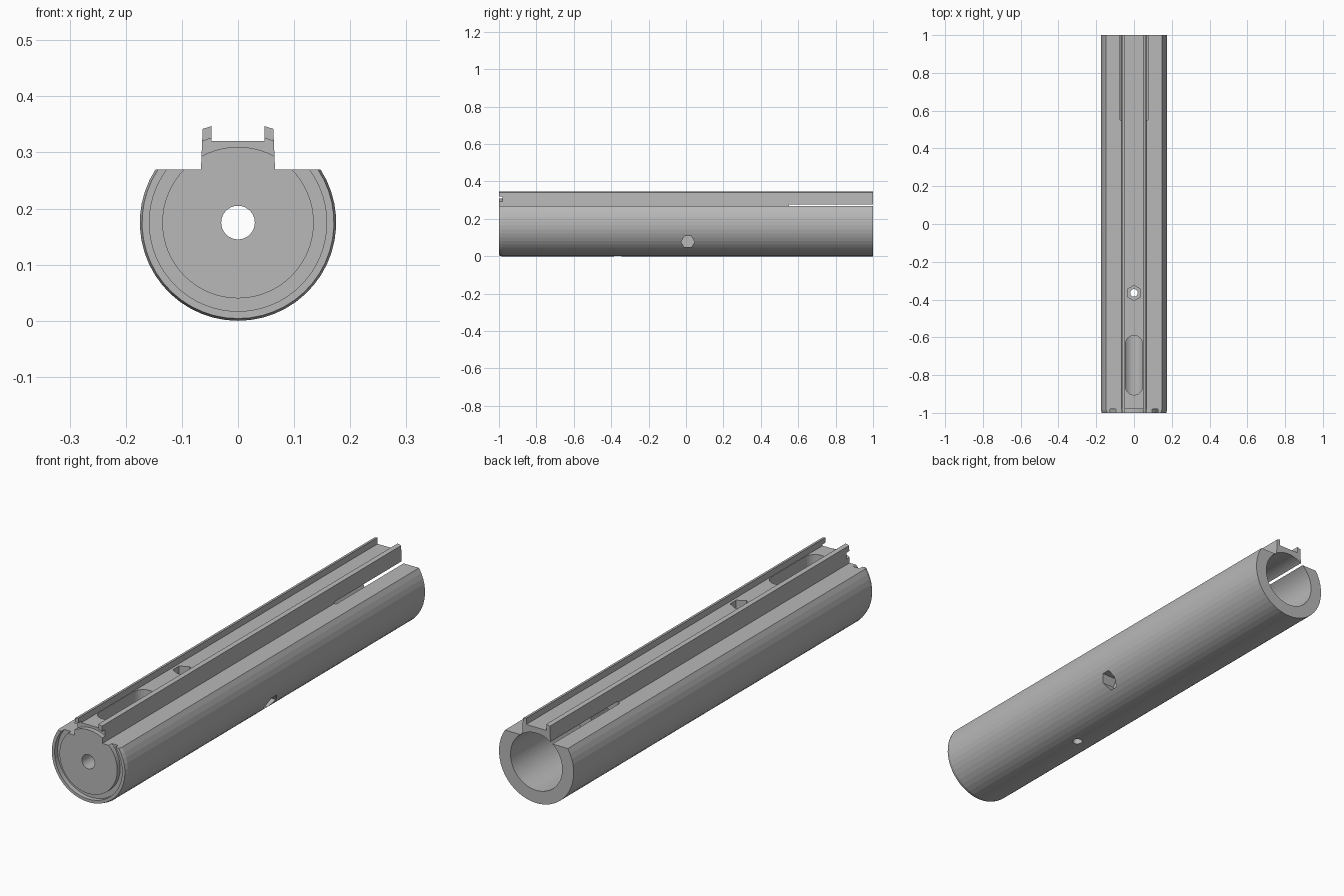
import bpy, bmesh, math
from mathutils import Matrix, Vector

if "Cube" in bpy.data.objects:
    bpy.data.objects.remove(bpy.data.objects["Cube"], do_unlink=True)

R, FLAT = 0.175, 0.27          # outer radius (also axis height), flat height
AXIS = R

gray = bpy.data.materials.new("matte gray")
gray.use_nodes = True
gray.diffuse_color = (0.48, 0.48, 0.48, 1)
gray.node_tree.nodes["Principled BSDF"].inputs["Base Color"].default_value = (0.48, 0.48, 0.48, 1)


def new_object(name, bm):
    bmesh.ops.recalc_face_normals(bm, faces=bm.faces)
    mesh = bpy.data.meshes.new(name)
    bm.to_mesh(mesh)
    bm.free()
    mesh.materials.append(gray)
    obj = bpy.data.objects.new(name, mesh)
    bpy.context.collection.objects.link(obj)
    return obj


def section(radius):
    """Truncated circle with the channel rail on top, as (x, z) points."""
    a = math.asin((FLAT - AXIS) / radius)
    n = 34
    span = math.pi + 2 * a
    arc = [(radius * math.cos(a - span * i / n), AXIS + radius * math.sin(a - span * i / n))
           for i in range(n + 1)]
    rail = [(-0.066, FLAT), (-0.063, 0.342), (-0.047, 0.347), (-0.047, 0.32)]
    return arc + rail + [(-x, z) for x, z in reversed(rail)]


def loft(name, stations):
    """Skin matching sections placed along y."""
    bm = bmesh.new()
    rings = [[bm.verts.new((x, y, z)) for x, z in section(r)] for y, r in stations]
    for a, b in zip(rings, rings[1:]):
        for i in range(len(a)):
            j = (i + 1) % len(a)
            bm.faces.new((a[i], a[j], b[j], b[i]))
    bm.faces.new(rings[0])
    bm.faces.new(rings[-1])
    return new_object(name, bm)


def rod(start, end, radius, sides=32, turn=0.0):
    """Prism cutter between two points."""
    start, end = Vector(start), Vector(end)
    d = end - start
    bm = bmesh.new()
    bmesh.ops.create_cone(bm, cap_ends=True, segments=sides, radius1=radius, radius2=radius, depth=d.length)
    rot = d.to_track_quat('Z', 'Y').to_matrix().to_4x4()
    bm.transform(Matrix.Translation((start + end) / 2) @ rot @ Matrix.Rotation(turn, 4, 'Z'))
    return new_object("cutter", bm)


def cut(target, cutter, operation='DIFFERENCE'):
    mod = target.modifiers.new("cut", 'BOOLEAN')
    mod.object, mod.operation, mod.solver = cutter, operation, 'EXACT'
    bpy.context.view_layer.objects.active = target
    bpy.ops.object.modifier_apply(modifier=mod.name)
    bpy.data.objects.remove(cutter, do_unlink=True)


# Barrel body with rail and slightly eased front rim
body = loft("tube_body", [(-1, 0.171), (-0.985, R), (1, R)])

# Ring groove in the front face
groove = rod((0, -1.1, AXIS), (0, -0.98, AXIS), 0.158, 64)
cut(groove, rod((0, -1.2, AXIS), (0, -0.9, AXIS), 0.135, 64))
cut(body, groove)

# Rear bore, inner bore and front hole
cut(body, rod((0, 0.55, AXIS), (0, 1.1, AXIS), 0.121, 64))
cut(body, rod((0, -0.93, AXIS), (0, 0.6, AXIS), 0.06, 48))
cut(body, rod((0, -1.1, AXIS), (0, -0.9, AXIS), 0.03))

# Long rounded slot in the rail floor
bm = bmesh.new()
ring = []
for cy, start in ((-0.635, 0), (-0.86, math.pi)):
    ring += [bm.verts.new((0.045 * math.cos(start + math.pi * i / 12),
                           cy + 0.045 * math.sin(start + math.pi * i / 12), AXIS))
             for i in range(13)]
face = bm.faces.new(ring)
top = bmesh.ops.extrude_face_region(bm, geom=[face])["geom"]
bmesh.ops.translate(bm, vec=(0, 0, 0.3), verts=[v for v in top if isinstance(v, bmesh.types.BMVert)])
cut(body, new_object("cutter", bm))

# Vertical bolt: through hole, nut pocket on top, head recess below
cut(body, rod((0, -0.365, -0.1), (0, -0.365, 0.5), 0.02))
cut(body, rod((0, -0.365, 0.25), (0, -0.365, 0.5), 0.04, 6))
cut(body, rod((0, -0.365, -0.1), (0, -0.365, 0.04), 0.038))

# Cross bolt: through hole, nut pocket on the left, head recess on the right
cut(body, rod((-0.3, 0.01, 0.077), (0.3, 0.01, 0.077), 0.017))
cut(body, rod((0.09, 0.01, 0.077), (0.3, 0.01, 0.077), 0.036, 6, math.pi / 2))
cut(body, rod((-0.3, 0.01, 0.077), (-0.09, 0.01, 0.077), 0.04))

# Access hole under the rear bore
cut(body, rod((0, 0.765, -0.1), (0, 0.765, 0.12), 0.038))

# Flat facets throughout
for poly in body.data.polygons:
    poly.use_smooth = False
